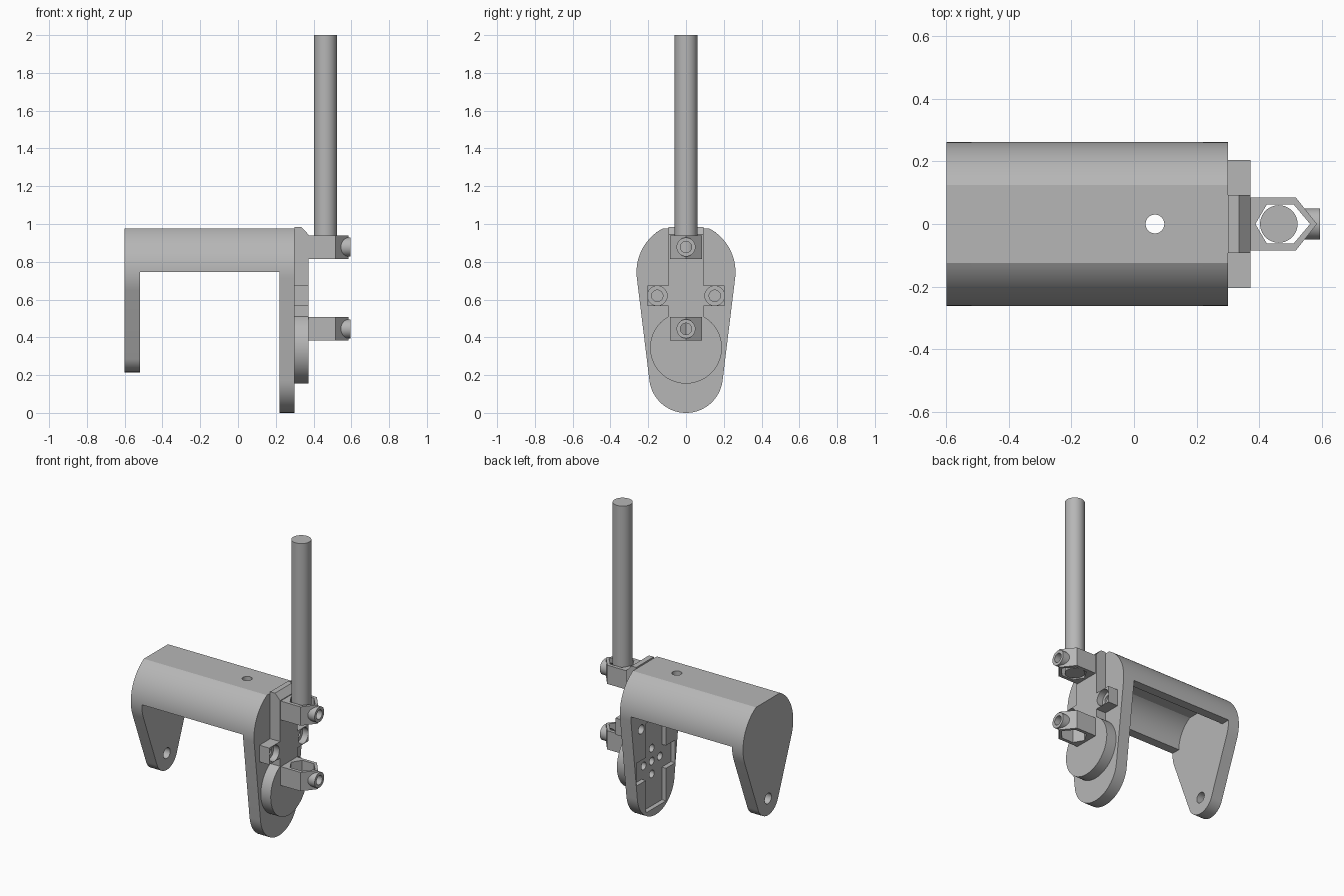
import bpy
import bmesh
from math import sin, cos, asin, pi, radians

cube = bpy.data.objects.get("Cube")
if cube:
    bpy.data.objects.remove(cube, do_unlink=True)

# One plain grey for the whole model
grey = bpy.data.materials.new("plain grey")
grey.use_nodes = True
grey.diffuse_color = (0.47, 0.47, 0.47, 1)
grey.node_tree.nodes["Principled BSDF"].inputs["Base Color"].default_value = (0.47, 0.47, 0.47, 1)


def arc(cy, cz, r, a0, a1, n=24):
    return [(cy + r * cos(a0 + (a1 - a0) * i / n), cz + r * sin(a0 + (a1 - a0) * i / n))
            for i in range(n + 1)]


def circle(cy, cz, r, n=40):
    return arc(cy, cz, r, 0, 2 * pi, n)[:-1]


def rect(u0, u1, v0, v1):
    return [(u0, v0), (u1, v0), (u1, v1), (u0, v1)]


def prism(name, outline, lo, hi, axis="x"):
    """Extrude a closed outline along an axis."""
    place = {"x": lambda u, v, h: (h, u, v),
             "y": lambda u, v, h: (u, h, v),
             "z": lambda u, v, h: (u, v, h)}[axis]
    bm = bmesh.new()
    low = [bm.verts.new(place(u, v, lo)) for u, v in outline]
    high = [bm.verts.new(place(u, v, hi)) for u, v in outline]
    bm.faces.new(low)
    bm.faces.new(high)
    for i in range(len(low)):
        j = (i + 1) % len(low)
        bm.faces.new((low[i], low[j], high[j], high[i]))
    bmesh.ops.recalc_face_normals(bm, faces=bm.faces)
    mesh = bpy.data.meshes.new(name)
    bm.to_mesh(mesh)
    bm.free()
    mesh.materials.append(grey)
    obj = bpy.data.objects.new(name, mesh)
    bpy.context.collection.objects.link(obj)
    return obj


def combine(obj, *others, operation="DIFFERENCE"):
    """Cut or join the other solids, then discard them."""
    for other in others:
        mod = obj.modifiers.new("solid", "BOOLEAN")
        mod.operation, mod.solver, mod.object = operation, "EXACT", other
        bpy.context.view_layer.objects.active = obj
        bpy.ops.object.modifier_apply(modifier=mod.name)
        bpy.data.objects.remove(other, do_unlink=True)
    return obj


def hole(y, z, r, lo, hi):
    return prism("cutter", circle(y, z, r), lo, hi)


# Hood section: a circle with its top cut flat
R, CZ, TOP = 0.262, 0.745, 0.975
FLAT = asin((TOP - CZ) / R)


def plate_outline(r, cz):
    """Hood section tapering by tangents to a round foot."""
    a = asin((R - r) / (CZ - cz))
    return (arc(0, CZ, R, FLAT, -a) + arc(0, cz, r, -a, a - pi, 32)
            + arc(0, CZ, R, pi + a, pi - FLAT))


# Hollow hood between the two end plates
ri, ti = R - 0.06, 0.92
fi = asin((ti - CZ) / ri)
hood = prism("hood", arc(0, CZ, R, FLAT, 0) + arc(0, CZ, ri, 0, fi)
             + arc(0, CZ, ri, pi - fi, pi) + arc(0, CZ, R, pi, pi - FLAT), -0.52, 0.22)
combine(hood, prism("cutter", circle(0.067, 0, 0.03), 0.8, 1.1, "z"))

# Short end plate with a pivot hole
short_plate = prism("short_end_plate", plate_outline(0.11, 0.325), -0.6, -0.52)
combine(short_plate, hole(0, 0.325, 0.035, -0.7, -0.4))

# Long end plate with a cross-shaped pocket and screw holes
HUB = 0.345
long_plate = prism("long_end_plate", plate_outline(0.195, 0.195), 0.22, 0.3)
combine(long_plate,
        prism("cutter", rect(-0.105, 0.105, 0.05, 0.64), 0.1, 0.25),
        prism("cutter", rect(-0.2, 0.2, HUB - 0.08, HUB + 0.07), 0.1, 0.25))
hub_holes = [(0, 0), (0.085, 0), (-0.085, 0), (0, 0.085), (0, -0.085)]
for y, z in hub_holes:
    combine(long_plate, hole(y, HUB + z, 0.025, 0.1, 0.4))

# Round hub boss on the outside of the long plate
hub = prism("hub_disc", circle(0, HUB, 0.19, 64), 0.3, 0.372)
for y, z in hub_holes:
    combine(hub, hole(y, HUB + z, 0.025, 0.2, 0.33))

# Mounting bracket: chamfered upright and cross bar
bracket = prism("bracket", [(0.3, 0.5), (0.372, 0.5), (0.372, 0.945), (0.335, 0.985), (0.3, 0.985)],
                -0.092, 0.092, "y")
combine(bracket, prism("bar", rect(-0.205, 0.205, 0.565, 0.675), 0.3, 0.372), operation="UNION")
for side in (-1, 1):
    y, z = side * 0.152, 0.62
    combine(bracket, hole(y, z, 0.052, 0.33, 0.5), hole(y, z, 0.03, 0.2, 0.5))
    combine(long_plate, hole(y, z, 0.03, 0.1, 0.5))

# Two pointed rod clamps, each with a hollow screw boss
ROD = 0.463
clamps = []
for label, z in (("upper", 0.878), ("lower", 0.445)):
    outer = [(0.372, -0.085), (0.517, -0.085), (0.585, 0), (0.517, 0.085), (0.372, 0.085)]
    inner = [(0.388, 0), (0.425, -0.063), (0.51, -0.063), (0.563, 0), (0.51, 0.063), (0.425, 0.063)]
    clamp = prism(label + "_clamp", outer, z - 0.062, z + 0.062, "z")
    combine(clamp, prism("boss", circle(0, z, 0.05), 0.53, 0.595), operation="UNION")
    combine(clamp, prism("cutter", inner, z - 0.1, z + 0.1, "z"), hole(0, z, 0.03, 0.5, 0.7))
    clamps.append(clamp)

# Upright rod held in the upper clamp
rod = prism("rod", circle(ROD, 0, 0.06, 48), 0.82, 2.0, "z")

# Smooth the round surfaces, keep edges sharp
bpy.ops.object.select_all(action="DESELECT")
for obj in [hood, short_plate, long_plate, hub, bracket, rod] + clamps:
    obj.select_set(True)
bpy.context.view_layer.objects.active = rod
bpy.ops.object.shade_smooth_by_angle(angle=radians(25))
